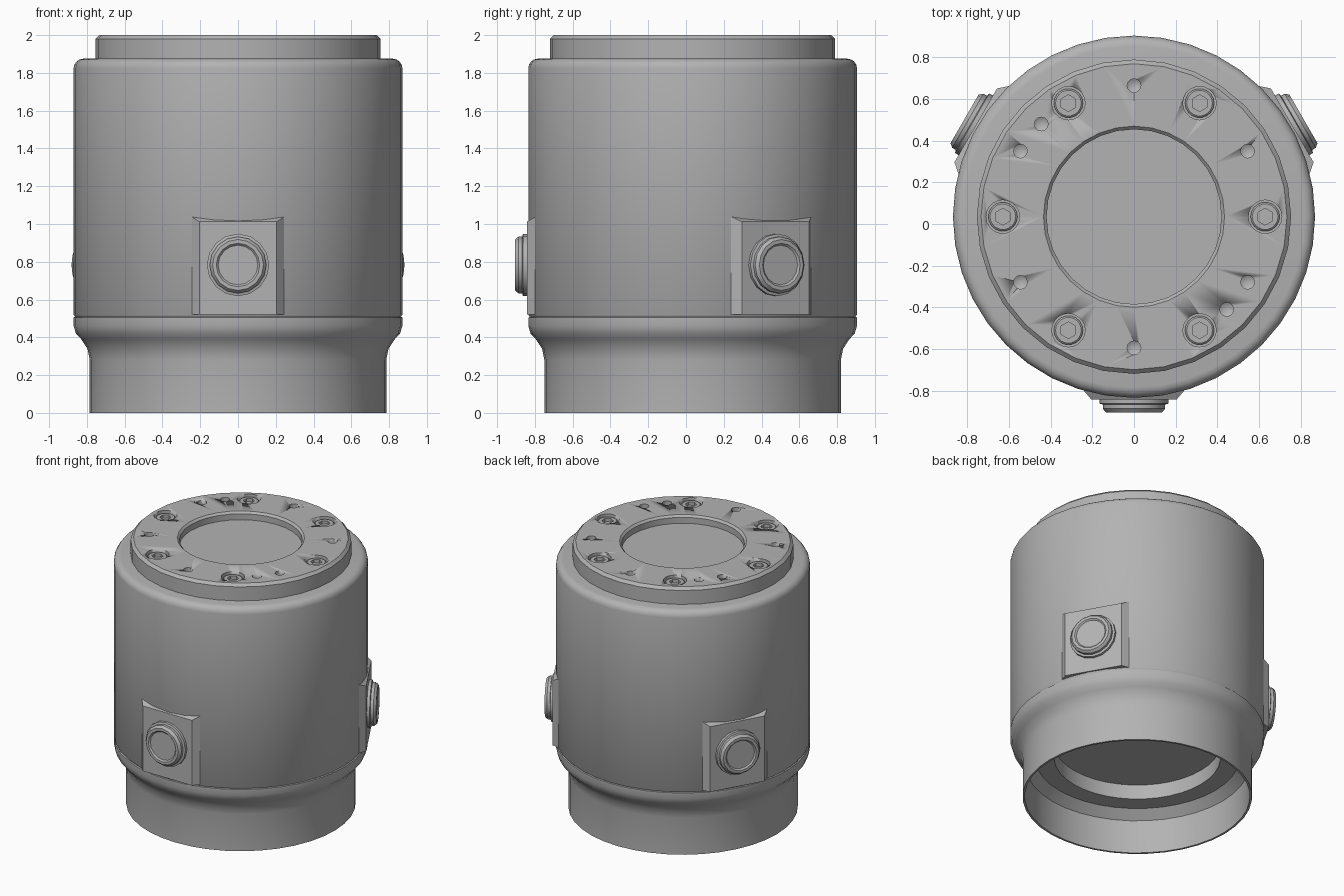
import bpy, bmesh
from math import pi, cos, sin, radians
from mathutils import Matrix

cube = bpy.data.objects.get("Cube")
if cube:
    bpy.data.objects.remove(cube)

AXIS = Matrix.Translation((0, 0.035, 0))

grey = bpy.data.materials.new("grey_metal")
grey.use_nodes = True
GREY = (0.45, 0.45, 0.45, 1)
grey.diffuse_color = GREY
grey.node_tree.nodes["Principled BSDF"].inputs["Base Color"].default_value = GREY


def lathe(bm, profile, sides, place=Matrix()):
    """Revolve (radius, height) points round z; zero radius makes a pole."""
    rings = []
    for r, z in profile:
        n = 1 if r == 0 else sides
        rings.append([bm.verts.new(place @ Matrix.Rotation(2 * pi * i / sides, 4, 'Z')
                      @ Matrix.Translation((r, 0, z)).translation) for i in range(n)])
    for a, b in zip(rings, rings[1:]):
        for i in range(sides):
            j = (i + 1) % sides
            if len(a) == 1:
                bm.faces.new((a[0], b[j], b[i]))
            elif len(b) == 1:
                bm.faces.new((a[i], a[j], b[0]))
            else:
                bm.faces.new((a[i], a[j], b[j], b[i]))


def finish(bm, name, angle=35):
    bmesh.ops.recalc_face_normals(bm, faces=bm.faces)
    mesh = bpy.data.meshes.new(name)
    bm.to_mesh(mesh)
    bm.free()
    mesh.materials.append(grey)
    obj = bpy.data.objects.new(name, mesh)
    bpy.context.collection.objects.link(obj)
    bpy.ops.object.select_all(action='DESELECT')
    obj.select_set(True)
    bpy.context.view_layer.objects.active = obj
    bpy.ops.object.shade_smooth_by_angle(angle=radians(angle))
    return obj


def turned(name, profile, sides, place=AXIS):
    bm = bmesh.new()
    lathe(bm, profile, sides, place)
    return finish(bm, name)


def polar(radius, degrees, z):
    a = radians(degrees)
    return AXIS @ Matrix.Translation((radius * cos(a), radius * sin(a), z))


# Lower collar: hollow underneath, flaring out to the body
turned("lower_collar", [
    (0, 0.42), (0.57, 0.42), (0.57, 0.31), (0.70, 0.31), (0.765, 0.25),
    (0.77, 0), (0.785, 0), (0.785, 0.28), (0.797, 0.34), (0.83, 0.39),
    (0.858, 0.42), (0.87, 0.46), (0.87, 0.505), (0.86, 0.51), (0, 0.51)], 40)

# Main body with a rounded shoulder
shoulder = [(0.82 + 0.05 * cos(t * pi / 8), 1.825 + 0.05 * sin(t * pi / 8))
            for t in range(5)]
turned("main_body", [(0, 0.505), (0.86, 0.505), (0.87, 0.52)] + shoulder
       + [(0, 1.875)], 40)

# Top flange with a shallow central recess
flange = turned("top_flange", [
    (0, 1.86), (0.755, 1.86), (0.755, 1.98), (0.735, 2), (0.435, 2),
    (0.42, 1.985), (0.42, 1.94), (0, 1.94)], 32)

# Cutter for the bolt counterbores and the small drilled holes
bolt_angles = range(0, 360, 60)
bm = bmesh.new()
for angle in bolt_angles:
    lathe(bm, [(0, -0.04), (0.08, -0.04), (0.08, 0.02), (0, 0.02)],
          20, polar(0.63, angle, 2))
for angle in list(range(30, 360, 60)) + [135, 315]:
    lathe(bm, [(0, -0.05), (0.033, -0.03), (0.033, 0.02), (0, 0.02)],
          12, polar(0.63, angle, 2))
cutter = finish(bm, "hole_cutter")
cutter.hide_render = True
cutter.hide_set(True)
cut = flange.modifiers.new("holes", 'BOOLEAN')
cut.operation = 'DIFFERENCE'
cut.solver = 'EXACT'
cut.object = cutter
bpy.context.view_layer.objects.active = flange
flange.select_set(True)
bpy.ops.object.modifier_apply(modifier=cut.name)
bpy.data.objects.remove(cutter)

# Socket-head bolts sunk into the counterbores
for n, angle in enumerate(bolt_angles):
    bm = bmesh.new()
    place = polar(0.63, angle, 1.955)
    lathe(bm, [(0, 0), (0.07, 0), (0.07, 0.025), (0.062, 0.032)], 18, place)
    rim = [e for e in bm.edges if e.is_boundary]
    socket = bmesh.new()
    lathe(bm, [(0.04, 0.032), (0.04, 0.008), (0, 0.008)], 6,
          place @ Matrix.Rotation(pi / 6, 4, 'Z'))
    socket.free()
    open_edges = [e for e in bm.edges if e.is_boundary]
    bmesh.ops.triangle_fill(bm, use_beauty=True, edges=open_edges)
    finish(bm, f"bolt_{n + 1}")

# Three side ports: a chamfered pad carrying a round plug
for n, angle in enumerate((-90, 30, 150)):
    turn = AXIS @ Matrix.Rotation(radians(angle), 4, 'Z')
    bm = bmesh.new()
    base, face = [
        [bm.verts.new(turn @ Matrix.Translation((depth, y, z)).translation)
         for y, z in ((-w, 0.52), (w, 0.52), (w, top), (-w, top))]
        for depth, w, top in ((0.82, 0.255, 1.045), (0.878, 0.205, 1.012))]
    bm.faces.new(base)
    bm.faces.new(face)
    for i in range(4):
        j = (i + 1) % 4
        bm.faces.new((base[i], base[j], face[j], face[i]))
    finish(bm, f"port_pad_{n + 1}", 10)

    place = turn @ Matrix.Translation((0, 0, 0.783)) @ Matrix.Rotation(pi / 2, 4, 'Y')
    turned(f"port_plug_{n + 1}", [
        (0, 0.86), (0.165, 0.86), (0.165, 0.898), (0.15, 0.902), (0.15, 0.922),
        (0.135, 0.94), (0.115, 0.94), (0.105, 0.93), (0, 0.93)], 16, place)
